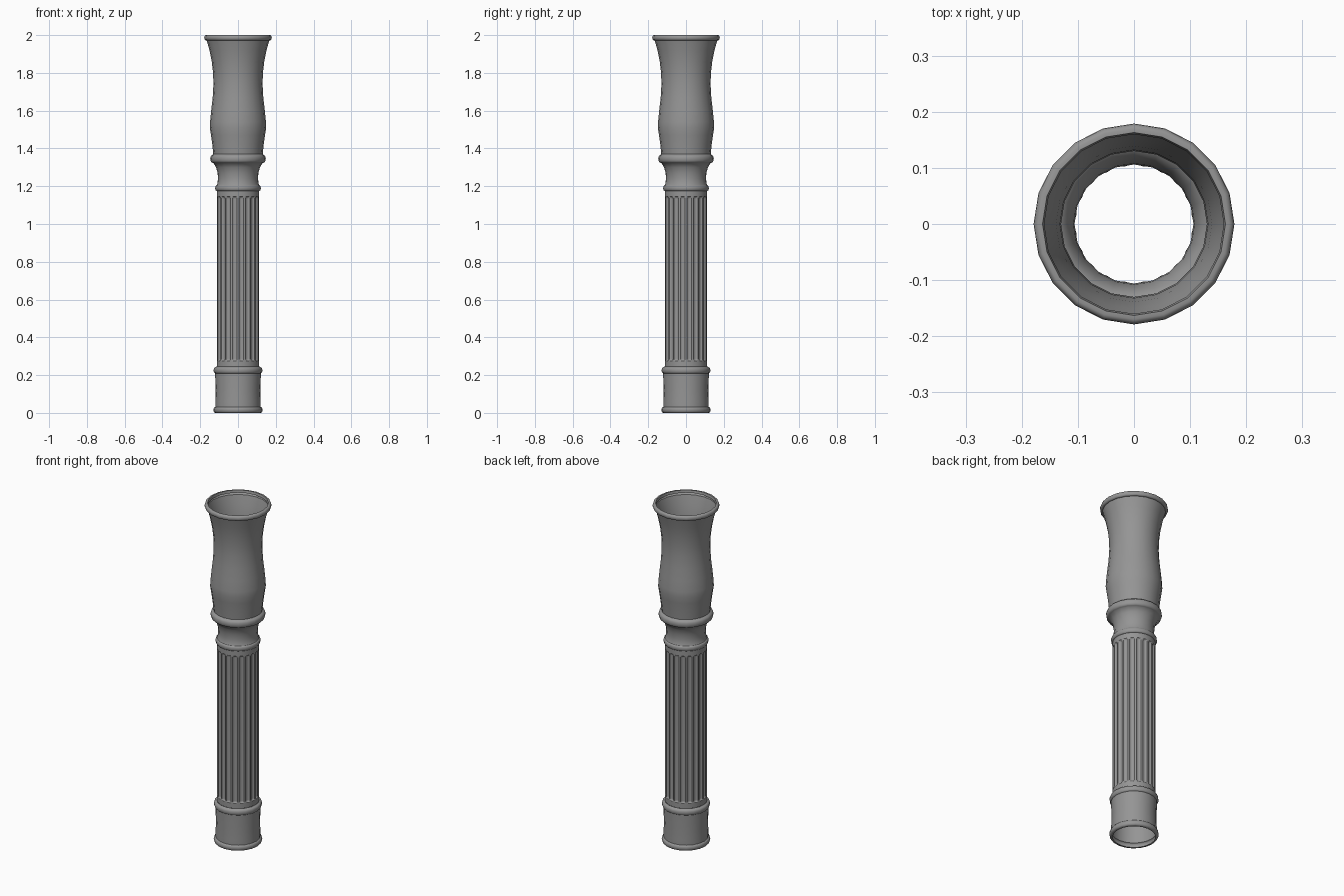
import bpy, bmesh, math

cube = bpy.data.objects.get("Cube")
if cube:
    bpy.data.objects.remove(cube, do_unlink=True)

SIDES = 20
STEPS = 8    # columns of vertices per flute

stone = bpy.data.materials.new("grey stone")
stone.use_nodes = True
stone.diffuse_color = (0.3, 0.3, 0.3, 1)
stone.node_tree.nodes["Principled BSDF"].inputs["Base Color"].default_value = (0.3, 0.3, 0.3, 1)


def turn(name, rows, count, radius=lambda i, r, z: r):
    """Sweep (radius, height) rows around z into an open shell."""
    bm = bmesh.new()
    rings = []
    for r, z in rows:
        ring = []
        for i in range(count):
            a = math.tau * i / count
            q = radius(i, r, z)
            ring.append(bm.verts.new((q * math.cos(a), q * math.sin(a), z)))
        rings.append(ring)
    for lo, hi in zip(rings, rings[1:]):
        for i in range(count):
            j = (i + 1) % count
            bm.faces.new((lo[i], lo[j], hi[j], hi[i]))
    mesh = bpy.data.meshes.new(name)
    bm.to_mesh(mesh)
    bm.free()
    mesh.materials.append(stone)
    obj = bpy.data.objects.new(name, mesh)
    bpy.context.collection.objects.link(obj)
    bpy.ops.object.select_all(action='DESELECT')
    obj.select_set(True)
    bpy.context.view_layer.objects.active = obj
    bpy.ops.object.shade_smooth_by_angle(angle=math.radians(40))
    return obj


def bead(r, z, depth, half):
    """Rounded moulding profile bulging outward from radius r."""
    return [(r + depth * math.sin(math.pi * k / 6), z - half * math.cos(math.pi * k / 6))
            for k in range(7)]


# Base drum with a moulding at each end
turn("base", [(0.112, 0.0)] + bead(0.12, 0.016, 0.01, 0.016)
     + [(0.12, 0.06), (0.118, 0.12), (0.121, 0.2)]
     + bead(0.121, 0.225, 0.008, 0.016) + [(0.114, 0.245)], SIDES)

# Fluted shaft: grooves with rounded ends
LOW, HIGH, HALF, RIDGE, DEPTH = 0.275, 1.145, 0.0125, 0.112, 0.008


def flute(i, r, z):
    u = abs((i % STEPS) - STEPS / 2) / (STEPS / 2)     # 0 at groove centre
    across = u * math.pi * RIDGE / SIDES
    past = max(LOW + HALF - z, z - HIGH + HALF, 0)
    d = math.hypot(across, past) / HALF
    return r - DEPTH * math.sqrt(max(0, 1 - d * d))


ends = [k * HALF / 5 for k in range(6)]
heights = [0.245] + [LOW + e for e in ends] + [HIGH - e for e in reversed(ends)] + [1.175]
turn("fluted_shaft", [(RIDGE, z) for z in heights], SIDES * STEPS, flute)

# Collar and neck
turn("neck", [(0.112, 1.175)] + bead(0.113, 1.19, 0.008, 0.015)
     + [(0.109, 1.215), (0.106, 1.24), (0.108, 1.27), (0.116, 1.3), (0.13, 1.322)]
     + bead(0.137, 1.345, 0.01, 0.02) + [(0.131, 1.37)], SIDES)

# Flared bell with a rolled rim
turn("bell", [(0.131, 1.37), (0.136, 1.42), (0.143, 1.47), (0.149, 1.51), (0.148, 1.54),
              (0.142, 1.6), (0.134, 1.67), (0.13, 1.74), (0.132, 1.8), (0.139, 1.86),
              (0.151, 1.92), (0.166, 1.972)]
     + bead(0.17, 1.986, 0.009, 0.014) + [(0.163, 2.0), (0.16, 1.985)], SIDES)
